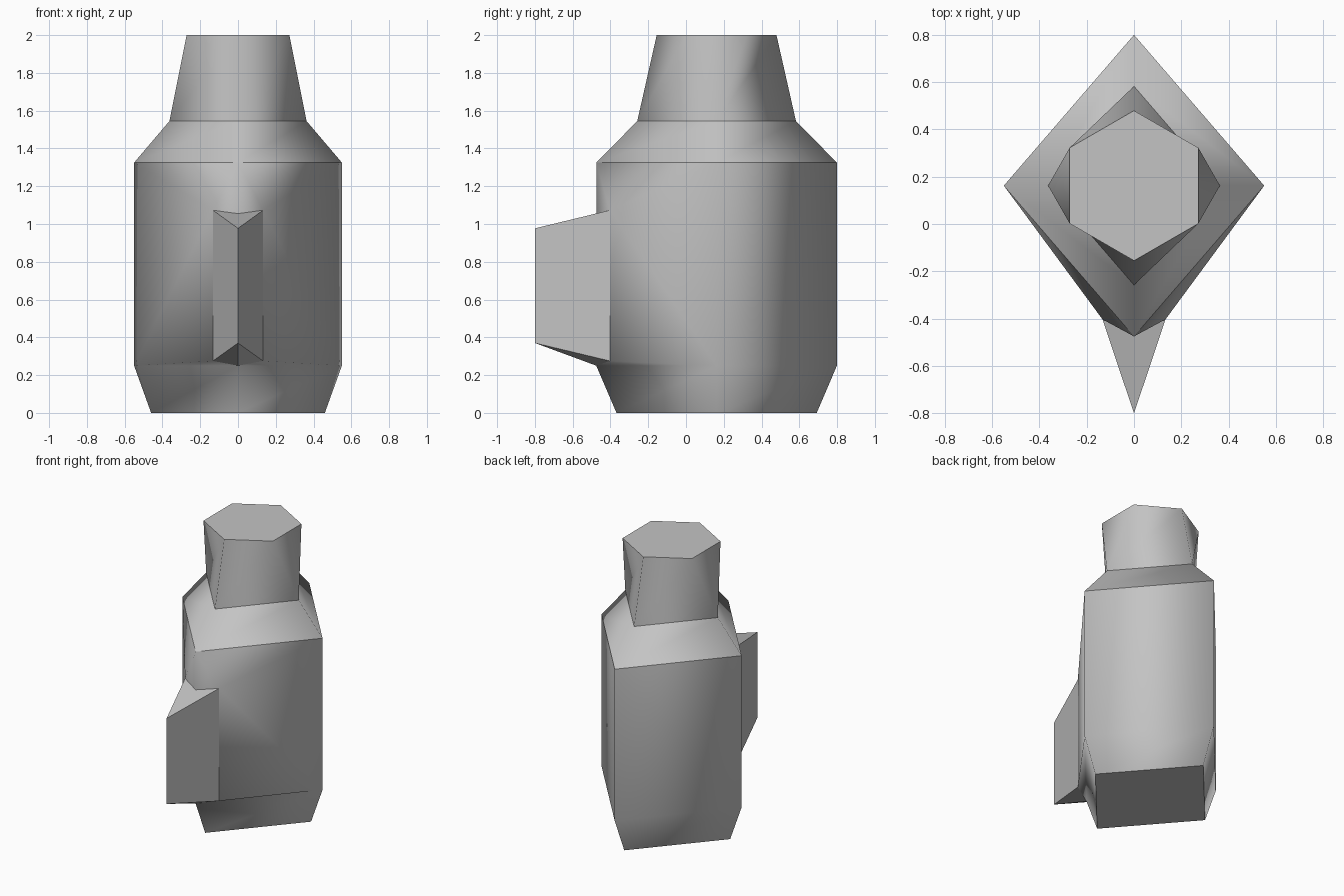
import bpy, bmesh

if "Cube" in bpy.data.objects:
    bpy.data.objects.remove(bpy.data.objects["Cube"])

CENTRE_Y = 0.162

grey = bpy.data.materials.new("plain_grey")
grey.use_nodes = True
colour = (0.55, 0.55, 0.55, 1)
grey.diffuse_color = colour
grey.node_tree.nodes["Principled BSDF"].inputs["Base Color"].default_value = colour

bm = bmesh.new()


def diamond(half_x, half_y, z):
    corners = [(0, -half_y), (half_x, 0), (0, half_y), (-half_x, 0)]
    return [bm.verts.new((x, CENTRE_Y + y, z)) for x, y in corners]


def bridge(low, high):
    for i in range(4):
        j = (i + 1) % 4
        bm.faces.new((low[i], low[j], high[j], high[i]))


# Base, body and shoulder rings
base = diamond(0.46, 0.53, 0)
lower = diamond(0.55, 0.637, 0.25)
upper = diamond(0.55, 0.637, 1.325)
collar = diamond(0.363, 0.42, 1.545)
bm.faces.new(list(reversed(base)))
bridge(base, lower)
bridge(upper, collar)

# Neck: the diamond turns into a six-sided closed rim
front, left, back, right = collar
rim_shape = [(0, -0.317), (0.272, -0.16), (0.272, 0.16), (0, 0.317), (-0.272, 0.16), (-0.272, -0.16)]
rim = [bm.verts.new((x, CENTRE_Y + y, 2)) for x, y in rim_shape]
bm.faces.new((front, left, rim[1], rim[0]))
bm.faces.new((left, rim[2], rim[1]))
bm.faces.new((left, back, rim[3], rim[2]))
bm.faces.new((back, right, rim[4], rim[3]))
bm.faces.new((right, rim[5], rim[4]))
bm.faces.new((right, front, rim[0], rim[5]))
bm.faces.new(rim)

# Body walls, with the front fin growing out of the front corner
notch = bm.verts.new((0, CENTRE_Y - 0.637, 1.055))
tip_low = bm.verts.new((0, -0.8, 0.37))
tip_high = bm.verts.new((0, -0.8, 0.977))
fin = []
for sign, corner in ((1, 1), (-1, 3)):
    root_low = bm.verts.new((sign * 0.133, -0.403, 0.275))
    root_high = bm.verts.new((sign * 0.133, -0.403, 1.073))
    bm.faces.new((lower[corner], lower[2], upper[2], upper[corner]))
    bm.faces.new((lower[corner], upper[corner], root_high, root_low))
    bm.faces.new((upper[0], upper[corner], root_high))
    bm.faces.new((upper[0], root_high, notch))
    bm.faces.new((lower[0], lower[corner], root_low))
    fin.append(bm.faces.new((root_low, root_high, tip_high, tip_low)))
    fin.append(bm.faces.new((notch, root_high, tip_high)))
    fin.append(bm.faces.new((lower[0], root_low, tip_low)))

# Smooth walls, with crisp rings and a crisp fin
bmesh.ops.recalc_face_normals(bm, faces=bm.faces)
for face in bm.faces:
    face.smooth = face not in fin
for ring in (base, upper, collar, rim):
    for edge in bm.edges:
        if all(v in ring for v in edge.verts):
            edge.smooth = False
for face in fin:
    for edge in face.edges:
        edge.smooth = False

mesh = bpy.data.meshes.new("bottle")
bm.to_mesh(mesh)
bm.free()
mesh.materials.append(grey)
bpy.context.collection.objects.link(bpy.data.objects.new("bottle", mesh))
